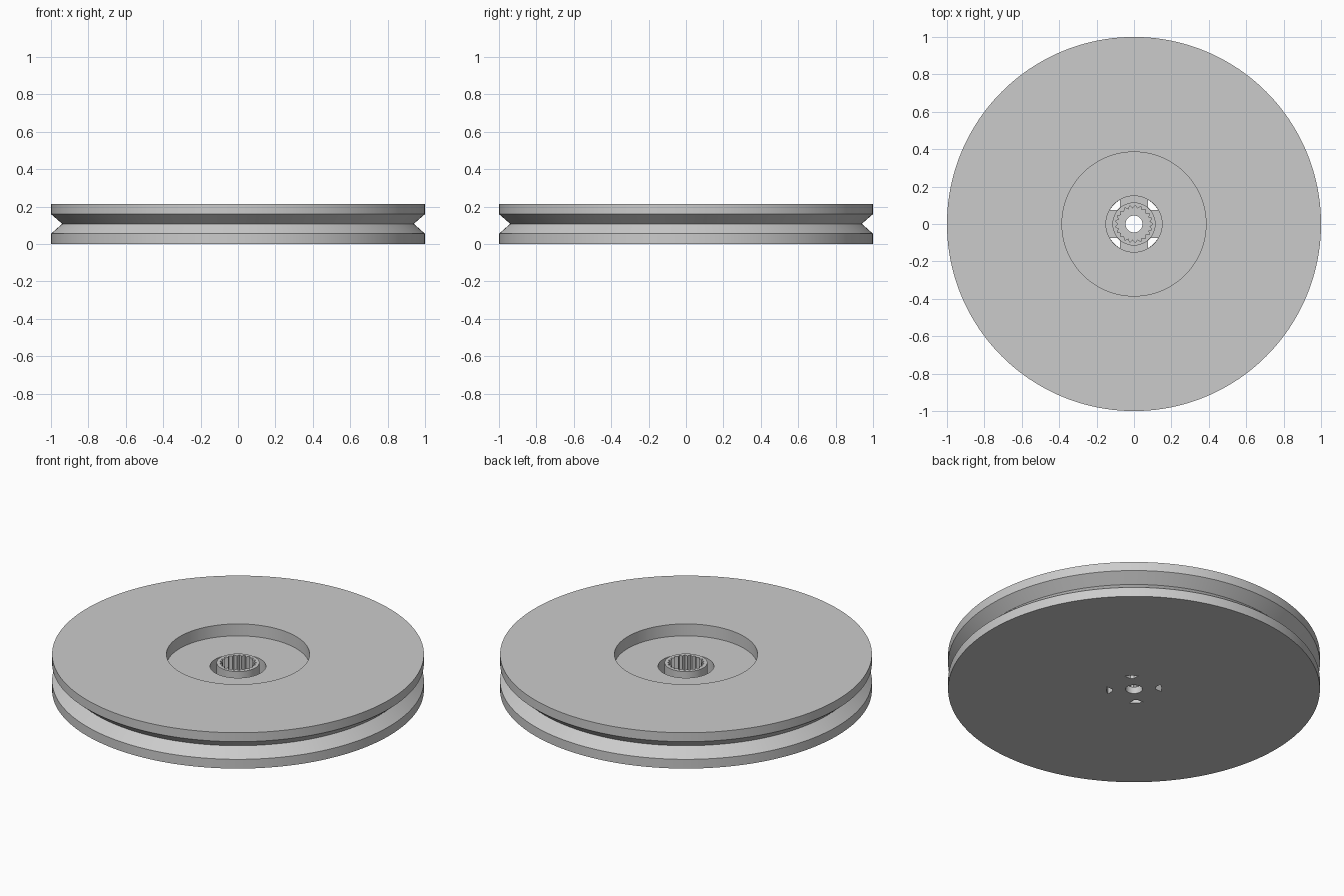
import bpy, bmesh
from math import cos, sin, tau, radians, asin, degrees

cube = bpy.data.objects.get("Cube")
if cube:
    bpy.data.objects.remove(cube, do_unlink=True)

TEETH, STEPS = 21, 8
SEGMENTS = TEETH * STEPS
HEIGHT, FLOOR = 0.213, 0.04

grey = bpy.data.materials.new("plain grey")
grey.use_nodes = True
grey.diffuse_color = (0.6, 0.6, 0.6, 1)
grey.node_tree.nodes["Principled BSDF"].inputs["Base Color"].default_value = (0.6, 0.6, 0.6, 1)


def finish(name, bm):
    bmesh.ops.recalc_face_normals(bm, faces=bm.faces)
    mesh = bpy.data.meshes.new(name)
    bm.to_mesh(mesh)
    bm.free()
    mesh.materials.append(grey)
    obj = bpy.data.objects.new(name, mesh)
    bpy.context.collection.objects.link(obj)
    return obj


def spline_radius(i):
    # Triangular wave around the socket: one tooth every STEPS segments
    wave = abs(i % STEPS - STEPS / 2) / (STEPS / 2)
    return 0.084 + 0.016 * wave


# Closed lathe section; None marks the toothed socket wall
section = [
    (0.045, 0), (1, 0), (1, 0.055), (0.94, 0.108), (1, 0.16), (1, HEIGHT),
    (0.385, HEIGHT), (0.385, 0.142), (0.15, 0.142), (0.15, FLOOR),
    (0.115, FLOOR), (0.115, 0.163), (None, 0.163), (None, FLOOR), (0.045, FLOOR),
]

# Grooved wheel with recess, trough, hub and toothed socket
bm = bmesh.new()
rings = []
for i in range(SEGMENTS):
    a = tau * i / SEGMENTS
    ring = []
    for r, z in section:
        r = spline_radius(i) if r is None else r
        ring.append(bm.verts.new((r * cos(a), r * sin(a), z)))
    rings.append(ring)
for i, ring in enumerate(rings):
    nxt = rings[(i + 1) % SEGMENTS]
    for j in range(len(section)):
        k = (j + 1) % len(section)
        bm.faces.new((ring[j], nxt[j], nxt[k], ring[k]))
wheel = finish("pulley_wheel", bm)


def arc(r, inset, count=6):
    # Arc lying between the lines x = inset and y = inset
    start = degrees(asin(inset / r))
    return [(r * cos(radians(start + (90 - 2 * start) * i / count)),
             r * sin(radians(start + (90 - 2 * start) * i / count)))
            for i in range(count + 1)]


# Four corner windows through the trough floor
outline = arc(0.149, 0.075) + arc(0.116, 0.075)[::-1]
bm = bmesh.new()
for q in range(4):
    c, s = cos(q * tau / 4), sin(q * tau / 4)
    base = bm.faces.new([bm.verts.new((x * c - y * s, x * s + y * c, -0.03)) for x, y in outline])
    out = bmesh.ops.extrude_face_region(bm, geom=[base], use_keep_orig=True)
    for v in out["geom"]:
        if isinstance(v, bmesh.types.BMVert):
            v.co.z += 0.1
cutter = finish("window_cutter", bm)
cutter.hide_render = True

cut = wheel.modifiers.new("windows", "BOOLEAN")
cut.operation = "DIFFERENCE"
cut.solver = "EXACT"
cut.object = cutter

bpy.ops.object.select_all(action="DESELECT")
wheel.select_set(True)
bpy.context.view_layer.objects.active = wheel
bpy.ops.object.modifier_apply(modifier=cut.name)
bpy.data.objects.remove(cutter, do_unlink=True)
bpy.ops.object.shade_smooth_by_angle(angle=radians(25))
